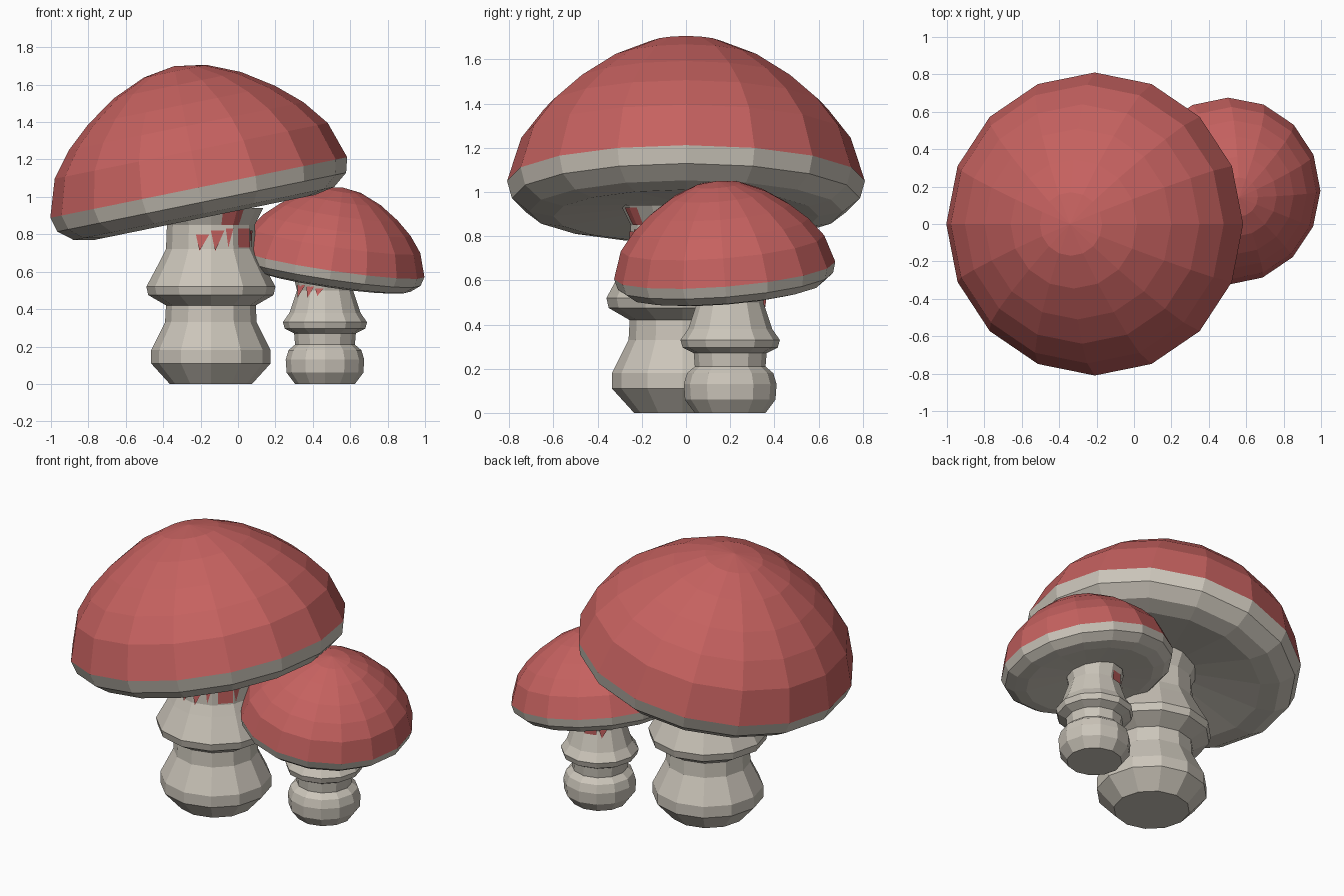
import bpy, bmesh
from math import sin, cos, pi, radians
from mathutils import Vector, Matrix

if "Cube" in bpy.data.objects:
    bpy.data.objects.remove(bpy.data.objects["Cube"])


def material(name, rgb):
    mat = bpy.data.materials.new(name)
    mat.use_nodes = True
    mat.diffuse_color = (*rgb, 1)
    mat.node_tree.nodes["Principled BSDF"].inputs["Base Color"].default_value = (*rgb, 1)
    return mat


RED = material("cap red", (0.56, 0.12, 0.115))
PALE = material("pale flesh", (0.60, 0.56, 0.49))


def finish(name, bm, mats, matrix):
    mesh = bpy.data.meshes.new(name)
    bm.to_mesh(mesh)
    bm.free()
    for m in mats:
        mesh.materials.append(m)
    ob = bpy.data.objects.new(name, mesh)
    bpy.context.collection.objects.link(ob)
    ob.matrix_world = matrix
    return ob


def lathe(profile, sides):
    """Closed flat-shaded solid turned from (radius, height) points, bottom to top."""
    bm = bmesh.new()
    rings = []
    for r, z in profile:
        angles = [2 * pi * i / sides for i in range(sides)]
        rings.append([bm.verts.new((r * cos(a), r * sin(a), z)) for a in angles])
    for low, high in zip(rings, rings[1:]):
        for i in range(sides):
            j = (i + 1) % sides
            bm.faces.new((low[i], low[j], high[j], high[i]))
    bm.faces.new(rings[0][::-1])
    bm.faces.new(rings[-1])
    bmesh.ops.remove_doubles(bm, verts=bm.verts, dist=1e-4)
    bmesh.ops.recalc_face_normals(bm, faces=bm.faces)
    return bm


# Cap outline: gills, rim, dome
CAP = [(0.2, -0.125), (0.6, -0.163), (0.71, -0.142), (0.788, -0.08), (0.81, 0),
       (0.745, 0.2), (0.64, 0.335), (0.51, 0.45), (0.345, 0.56), (0.17, 0.635), (0.001, 0.662)]


def cap(name, centre, normal, scale):
    bm = lathe(CAP, 16)
    for f in bm.faces:
        f.material_index = 0 if f.calc_center_median().z > 0 else 1
    tilt = Vector((0, 0, 1)).rotation_difference(Vector(normal)).to_matrix().to_4x4()
    finish(name, bm, [RED, PALE], Matrix.Translation(centre) @ tilt @ Matrix.Scale(scale, 4))


SIDES = 12


def stem(name, profile, centre):
    finish(name, lathe(profile, SIDES), [PALE], Matrix.Translation(centre))


def stem_point(profile, angle, z):
    """Point just outside the stem; angle in degrees from the front towards +x."""
    for (r0, z0), (r1, z1) in zip(profile, profile[1:]):
        if z0 <= z <= z1:
            r = r0 + (r1 - r0) * (z - z0) / (z1 - z0)
    half = 180 / SIDES
    r *= cos(radians(half)) / cos(radians(angle % (2 * half) - half))
    a = radians(angle)
    return Vector(((r + 0.005) * sin(a), -(r + 0.005) * cos(a), z))


def drips(name, profile, centre, marks):
    """Red stains: (start angle, end angle, top, bottom, pointed)."""
    bm = bmesh.new()
    for a0, a1, top, bottom, pointed in marks:
        low = [a0 + (a1 - a0) * 0.3] if pointed else [a0, a1]
        points = [(a, bottom) for a in low] + [(a1, top), (a0, top)]
        bm.faces.new([bm.verts.new(stem_point(profile, a, z)) for a, z in points])
    finish(name, bm, [RED], Matrix.Translation(centre))


# Large mushroom
big_profile = [(0.22, 0), (0.32, 0.11), (0.32, 0.18), (0.245, 0.33), (0.24, 0.42), (0.335, 0.475),
               (0.345, 0.52), (0.27, 0.66), (0.24, 0.72), (0.235, 0.85), (0.28, 0.94)]
big_centre = (-0.145, -0.015, 0)
stem("large_stem", big_profile, big_centre)
cap("large_cap", (-0.21, 0, 1.05), (-0.2, 0, 0.98), 1)
drips("large_stem_stains", big_profile, big_centre,
      [(-20, -2, 0.8, 0.71, True), (0, 18, 0.82, 0.71, True), (20, 30, 0.83, 0.73, True),
       (14, 30, 0.93, 0.85, False), (30, 40, 0.93, 0.85, False),
       (38, 59, 0.83, 0.73, False), (60, 72, 0.82, 0.73, True)])

# Small mushroom
small_profile = [(0.16, 0), (0.205, 0.06), (0.21, 0.13), (0.195, 0.18), (0.16, 0.21), (0.165, 0.27),
                 (0.215, 0.295), (0.225, 0.33), (0.19, 0.38), (0.15, 0.5), (0.17, 0.58)]
small_centre = (0.465, 0.2, 0)
stem("small_stem", small_profile, small_centre)
cap("small_cap", (0.5, 0.175, 0.645), (0.15, -0.08, 1), 0.62)
drips("small_stem_stains", small_profile, small_centre,
      [(-70, -42, 0.53, 0.46, True), (-40, -22, 0.52, 0.46, True), (-20, -3, 0.51, 0.47, True),
       (182, 208, 0.54, 0.48, False), (212, 235, 0.53, 0.46, True)])
